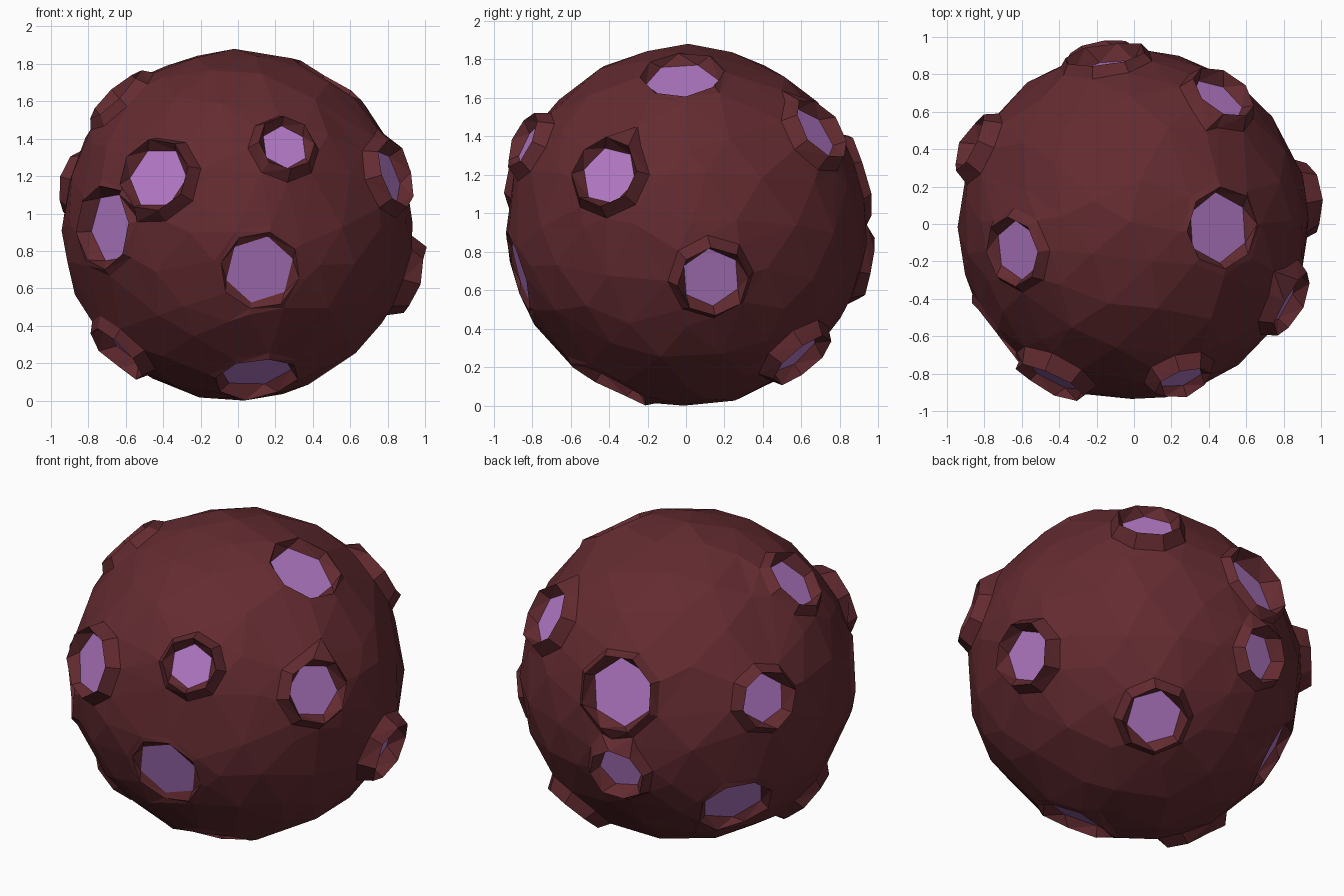
import bpy, bmesh, random
from math import cos, sin, pi
from mathutils import Vector

if "Cube" in bpy.data.objects:
    bpy.data.objects.remove(bpy.data.objects["Cube"])

random.seed(4)
CENTRE = Vector((-.005, 0, 0.94))
R = 0.938

# craters: direction, floor radius, floor distance, rim crest distance
CRATERS = [
    ((-.43, -.82, .26), .172, .94, 1.02),
    ((.26, -.83, .43), .127, .945, 1.02),
    ((.12, -.85, -.235), .187, .89, .935),
    ((.10, -.38, -.77), .20, .86, .945),
    ((-.66, -.545, -.01), .195, .85, .96),
    ((.46, -.02, .755), .19, .87, .945),
    ((-.61, -.14, .66), .16, .91, 1.00),
    ((-.14, .84, .24), .195, .86, .98),
    ((-.16, .87, -.21), .137, .90, 1.00),
    ((-.61, .42, -.45), .19, .87, .94),
    ((-.82, .41, .22), .14, .915, 1.03),
    ((.46, .67, .48), .157, .925, 1.02),
    ((.80, -.40, .26), .157, .925, 1.02),
    ((.88, .13, -.27), .157, .925, 1.03),
    ((.33, .56, -.65), .157, .92, 1.02),
    ((-.61, -.24, -.65), .157, .90, 1.00),
]
DIRS = [(Vector(d).normalized(), f) for d, f, _, _ in CRATERS]


def ring(n, dist, rad, count, phase):
    """Points on a circle around direction n, at distance dist from the centre."""
    a = n.orthogonal().normalized()
    b = n.cross(a)
    return [n * dist + a * (rad * cos(phase + 2 * pi * i / count))
            + b * (rad * sin(phase + 2 * pi * i / count)) for i in range(count)]


# surface points: (position, direction used for connecting, floor index or -1)
points = []
for k, (d, f, floor, crest) in enumerate(CRATERS):
    n = DIRS[k][0]
    ph = random.uniform(0, 1)
    for p, t in zip(ring(n, floor, f, 6, ph), ring(n, 1, f * .6, 6, ph)):
        points.append((p, t, k))
    inner = ring(n, crest - .025, f + .03, 8, ph)
    foot = [p.normalized() * (R + .003) for p in ring(n, R, f + .075, 8, ph)]
    for p, jit in [(p, .012) for p in inner] + [(p, .006) for p in foot]:
        t = p.normalized()
        # skip rim points that fall inside a neighbouring crater
        if all(j == k or t.angle(m) > g / R + .04 for j, (m, g) in enumerate(DIRS)):
            points.append((p * (1 + random.uniform(-jit, jit)), t, -1))

# irregular base sphere between the craters
ico = bmesh.new()
bmesh.ops.create_icosphere(ico, subdivisions=3, radius=1)
for v in ico.verts:
    q = v.co + Vector([random.uniform(-.05, .05) for _ in range(3)])
    q.normalize()
    if all(q.angle(m) > g / R + .14 for m, g in DIRS):
        points.append((q * (R + random.uniform(-.006, .008)), q, -1))
ico.free()

# connect the points over a unit sphere, then move them to their true places
hull = bmesh.new()
tag = hull.verts.layers.int.new("idx")
for i, (_, t, _) in enumerate(points):
    hull.verts.new(t.normalized())[tag] = i
bmesh.ops.convex_hull(hull, input=hull.verts[:])
tris = []
for face in hull.faces:
    ids = [v[tag] for v in face.verts]
    if face.normal.dot(face.calc_center_median()) < 0:
        ids.reverse()
    tris.append(ids)
hull.free()

# stand the rock on the ground
co = [p + CENTRE for p, _, _ in points]
low = min(c.z for c in co)
co = [c - Vector((0, 0, low)) for c in co]


def build(name, faces, colour):
    used = sorted({i for t in faces for i in t})
    new = {old: i for i, old in enumerate(used)}
    me = bpy.data.meshes.new(name)
    me.from_pydata([co[i] for i in used], [], [[new[i] for i in t] for t in faces])
    me.update()
    mat = bpy.data.materials.new(name)
    mat.diffuse_color = colour
    mat.use_nodes = True
    mat.node_tree.nodes["Principled BSDF"].inputs["Base Color"].default_value = mat.diffuse_color
    me.materials.append(mat)
    bpy.context.collection.objects.link(bpy.data.objects.new(name, me))


def is_floor(t):
    k = points[t[0]][2]
    return k >= 0 and all(points[i][2] == k for i in t)


build("rock_body", [t for t in tris if not is_floor(t)], (.125, .024, .03, 1))
build("crater_floors", [t for t in tris if is_floor(t)], (.45, .19, .56, 1))
